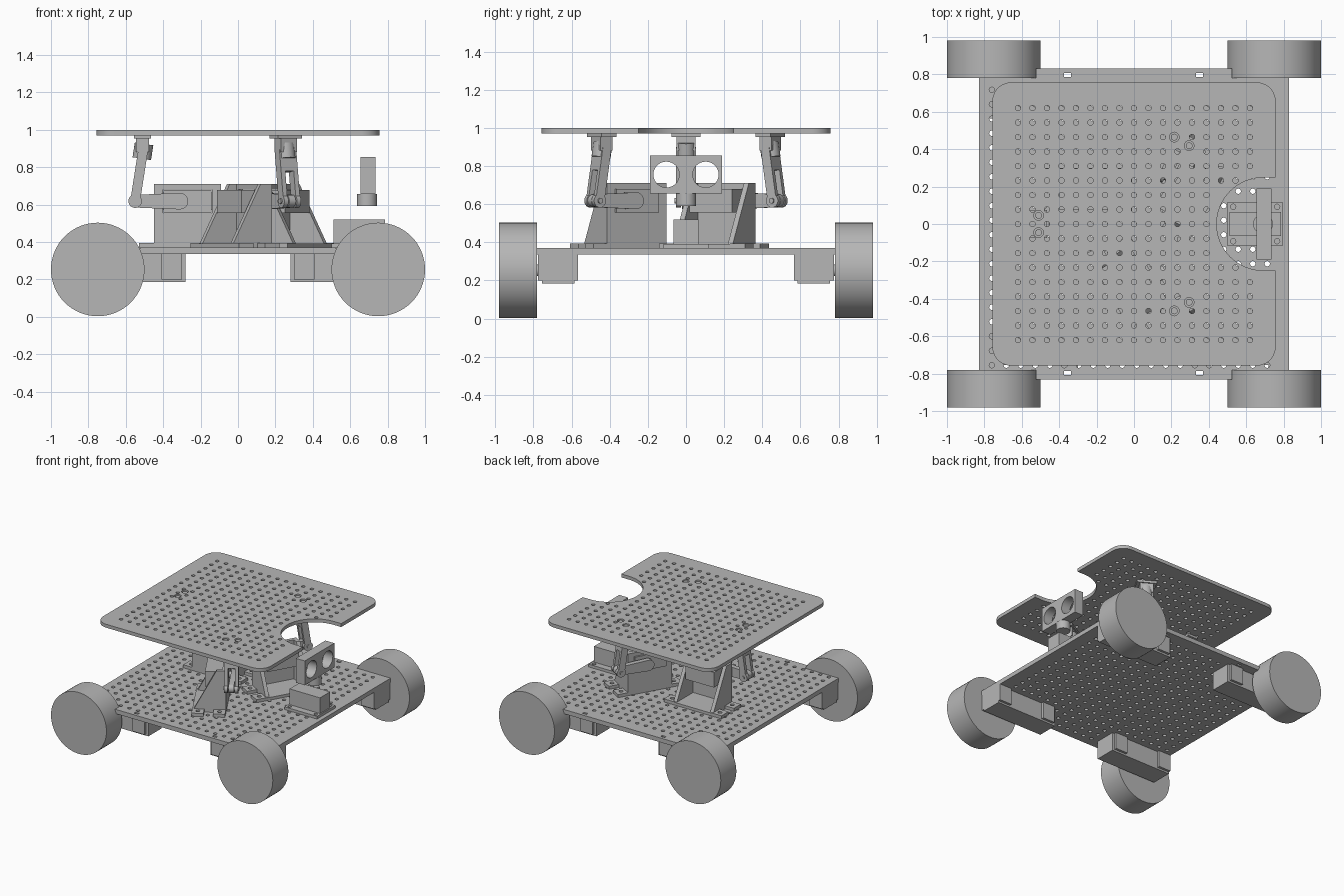
import bpy, bmesh
from math import radians, cos, sin, hypot, pi
from mathutils import Matrix, Vector

cube = bpy.data.objects.get("Cube")
if cube:
    bpy.data.objects.remove(cube)

grey = bpy.data.materials.new("plain_grey")
grey.use_nodes = True
GREY = (0.47, 0.47, 0.47, 1)
grey.diffuse_color = GREY
grey.node_tree.nodes["Principled BSDF"].inputs["Base Color"].default_value = GREY

I = Matrix.Identity(4)
XZ = Matrix.Rotation(radians(90), 4, 'X')                      # profile in x-z
YZ = Matrix(((0, 0, 1, 0), (1, 0, 0, 0), (0, 1, 0, 0), (0, 0, 0, 1)))  # profile in y-z
move = lambda x, y, z: Matrix.Translation((x, y, z))


def finish(name, bm, mat):
    bm.transform(mat)
    bmesh.ops.recalc_face_normals(bm, faces=bm.faces)
    me = bpy.data.meshes.new(name)
    bm.to_mesh(me)
    bm.free()
    me.materials.append(grey)
    ob = bpy.data.objects.new(name, me)
    bpy.context.collection.objects.link(ob)
    bpy.ops.object.select_all(action='DESELECT')
    ob.select_set(True)
    bpy.context.view_layer.objects.active = ob
    bpy.ops.object.shade_smooth_by_angle(angle=radians(35))
    return ob


def box(name, x, y, z, mat=I):
    bm = bmesh.new()
    bmesh.ops.create_cube(bm, size=1)
    size = Matrix.Diagonal((x[1] - x[0], y[1] - y[0], z[1] - z[0], 1))
    bm.transform(move(sum(x) / 2, sum(y) / 2, sum(z) / 2) @ size)
    return finish(name, bm, mat)


def cylinder(name, r, depth, mat, sides=32):
    bm = bmesh.new()
    bmesh.ops.create_cone(bm, cap_ends=True, segments=sides, radius1=r, radius2=r, depth=depth)
    return finish(name, bm, mat)


def extrude(name, loops, depth, mat=I):
    """Fill an outline with holes and thicken it, centred on its plane."""
    cu = bpy.data.curves.new(name, 'CURVE')
    cu.dimensions, cu.fill_mode, cu.extrude = '2D', 'BOTH', depth / 2
    for loop in loops:
        sp = cu.splines.new('POLY')
        sp.points.add(len(loop) - 1)
        for p, (x, y) in zip(sp.points, loop):
            p.co = (x, y, 0, 1)
        sp.use_cyclic_u = True
    tmp = bpy.data.objects.new("profile_helper", cu)
    bpy.context.collection.objects.link(tmp)
    me = bpy.data.meshes.new_from_object(tmp.evaluated_get(bpy.context.evaluated_depsgraph_get()))
    bm = bmesh.new()
    bm.from_mesh(me)
    bmesh.ops.remove_doubles(bm, verts=bm.verts, dist=1e-5)
    bpy.data.objects.remove(tmp)
    bpy.data.curves.remove(cu)
    bpy.data.meshes.remove(me)
    return finish(name, bm, mat)


def arc(cx, cy, r, a, b, n=10):
    angles = [radians(a + (b - a) * i / n) for i in range(n + 1)]
    return [(cx + r * cos(t), cy + r * sin(t)) for t in angles]


def ring(cx, cy, r, n=12):
    return arc(cx, cy, r, 0, 360, n)[:-1]


def rect(x0, x1, y0, y1):
    return [(x0, y0), (x1, y0), (x1, y1), (x0, y1)]


PITCH, HOLE = 0.0775, 0.0145

# Base plate with side tabs, slots and a grid of holes
half = [(0.83, -0.78), (0.83, 0.78), (0.525, 0.78), (0.525, 0.832)]
outline = half + [(-x, y) for x, y in reversed(half)]
outline = [(0.525, -0.832), (0.525, -0.78)] + half + [(-0.525, 0.832), (-0.525, 0.78),
           (-0.83, 0.78), (-0.83, -0.78), (-0.525, -0.78), (-0.525, -0.832)]
holes = [ring(-0.76 + PITCH * i, 0.02 + PITCH * j, HOLE) for i in range(20) for j in range(-10, 10)]
holes += [rect(x - 0.018, x + 0.018, y - 0.01, y + 0.01) for x in (-0.355, 0.35) for y in (-0.797, 0.797)]
extrude("base_plate", [outline] + holes, 0.035, move(0, 0, 0.3525))

# Leg directions and the screw positions above each leg
LEGS = [Matrix.Rotation(radians(a), 4, 'Z') for a in (180, 60, -60)]
screws = [(m @ Vector((0.51, t, 0))).xy for m in LEGS for t in (-0.046, 0.046)]

# Top plate with rounded corners and an open round notch
E, C = 0.757, 0.657
outline = (arc(C, -C, 0.1, -90, 0) + [(E, -0.248)] + arc(0.69, 0, 0.248, 270, 90, 32) + [(E, 0.248)]
           + arc(C, C, 0.1, 0, 90) + arc(-C, C, 0.1, 90, 180) + arc(-C, -C, 0.1, 180, 270))
holes = [ring(s.x, s.y, 0.026, 16) for s in screws]
for i in range(-8, 9):
    for j in range(-8, 9):
        x, y = i * PITCH, j * PITCH
        in_notch = hypot(x - 0.69, y) < 0.275
        if not in_notch and all(hypot(x - s.x, y - s.y) > 0.045 for s in screws):
            holes.append(ring(x, y, HOLE))
extrude("top_plate", [outline] + holes, 0.028, move(0, 0, 0.984))
for s in screws:
    cylinder("plate_screw", 0.018, 0.03, move(s.x, s.y, 0.976), 16)

# Wheels, axles, gear motors and motor clips
for sx in (-1, 1):
    for sy in (-1, 1):
        cylinder("wheel", 0.25, 0.2, move(sx * 0.75, sy * 0.88, 0.253) @ XZ, 64)
        cylinder("axle", 0.03, 0.06, move(sx * 0.75, sy * 0.765, 0.253) @ XZ, 16)
        side = lambda a, b, s: sorted((a * s, b * s))
        box("motor", side(0.28, 0.83, sx), side(0.585, 0.755, sy), (0.185, 0.336))
        for x in (0.30, 0.72):
            box("motor_clip", side(x, x + 0.11, sx), side(0.565, 0.775, sy), (0.2, 0.336))

# Three legs; local x points outward, local y along the servo shaft
T = -0.05
for M in LEGS:
    # Servo stand: upright plate, sloped gussets and drilled feet
    window = rect(0.14, 0.40, 0.555, 0.68)
    extrude("stand_plate", [rect(0.09, 0.45, 0.37, 0.71), window], 0.03, M @ move(0, T - 0.015, 0) @ XZ)
    gusset = [(T, 0.37), (T, 0.71), (T - 0.07, 0.71), (T - 0.25, 0.37)]
    for r in (0.105, 0.435):
        extrude("stand_gusset", [gusset], 0.03, M @ move(r, 0, 0) @ YZ)
    for r0, r1 in ((0.01, 0.1), (0.44, 0.53)):
        for t in (T - 0.09, T - 0.25):
            extrude("stand_foot", [rect(r0, r1, t, t + 0.09), ring((r0 + r1) / 2, t + 0.045, 0.016)],
                    0.025, M @ move(0, 0, 0.3825))
    box("stand_floor", (0.1, 0.44), (T - 0.25, T), (0.37, 0.392), M)

    # Servo with ears and output shaft
    box("servo_body", (0.141, 0.399), (T - 0.16, T + 0.012), (0.556, 0.679), M)
    box("servo_ears", (0.115, 0.425), (T - 0.05, T - 0.03), (0.57, 0.665), M)
    cylinder("servo_shaft", 0.025, 0.05, M @ move(0.31, -0.025, 0.618) @ XZ, 16)

    # Horn swinging outward
    horn = arc(0.31, 0.618, 0.044, 90, 270) + arc(0.55, 0.618, 0.034, -90, 90)
    extrude("servo_horn", [horn], 0.04, M @ XZ)

    # Forked link leaning inward to the joint below the top plate
    L = M @ move(0.55, 0, 0.618) @ Matrix.Rotation(-0.155, 4, 'Y')
    fork = [(-0.052, 0), (-0.052, 0.28), (0.052, 0.28), (0.052, 0),
            (0.026, 0), (0.026, 0.16), (-0.026, 0.16), (-0.026, 0)]
    extrude("link_fork", [fork], 0.052, L @ YZ)
    for t in (-0.039, 0.039):
        cylinder("link_eye", 0.036, 0.026, L @ move(0, t, 0) @ XZ, 24)
    cylinder("link_pin", 0.014, 0.12, L @ XZ, 16)
    cylinder("link_socket", 0.05, 0.08, L @ move(0, 0, 0.27), 24)
    box("joint_block", (0.475, 0.545), (-0.05, 0.05), (0.88, 0.96), M)
    box("joint_flange", (0.465, 0.555), (-0.075, 0.075), (0.952, 0.972), M)

# Pan servo with foot plate, standing in the notch
foot_holes = [ring(x, y, HOLE) for x in (0.53, 0.765) for y in (-0.092, 0.092)]
extrude("pan_foot", [rect(0.5, 0.795, -0.118, 0.118)] + foot_holes, 0.022, move(0, 0, 0.381))
box("pan_servo", (0.51, 0.785), (-0.065, 0.065), (0.37, 0.52))

# Range sensor bracket with two round eyes, on its hub
eyes = [ring(y, 0.755, 0.068, 32) for y in (-0.103, 0.103)]
extrude("sensor_bracket", [rect(-0.19, 0.19, 0.657, 0.855)] + eyes, 0.08, move(0.695, 0, 0) @ YZ)
cylinder("sensor_hub", 0.053, 0.066, move(0.69, 0, 0.624))
